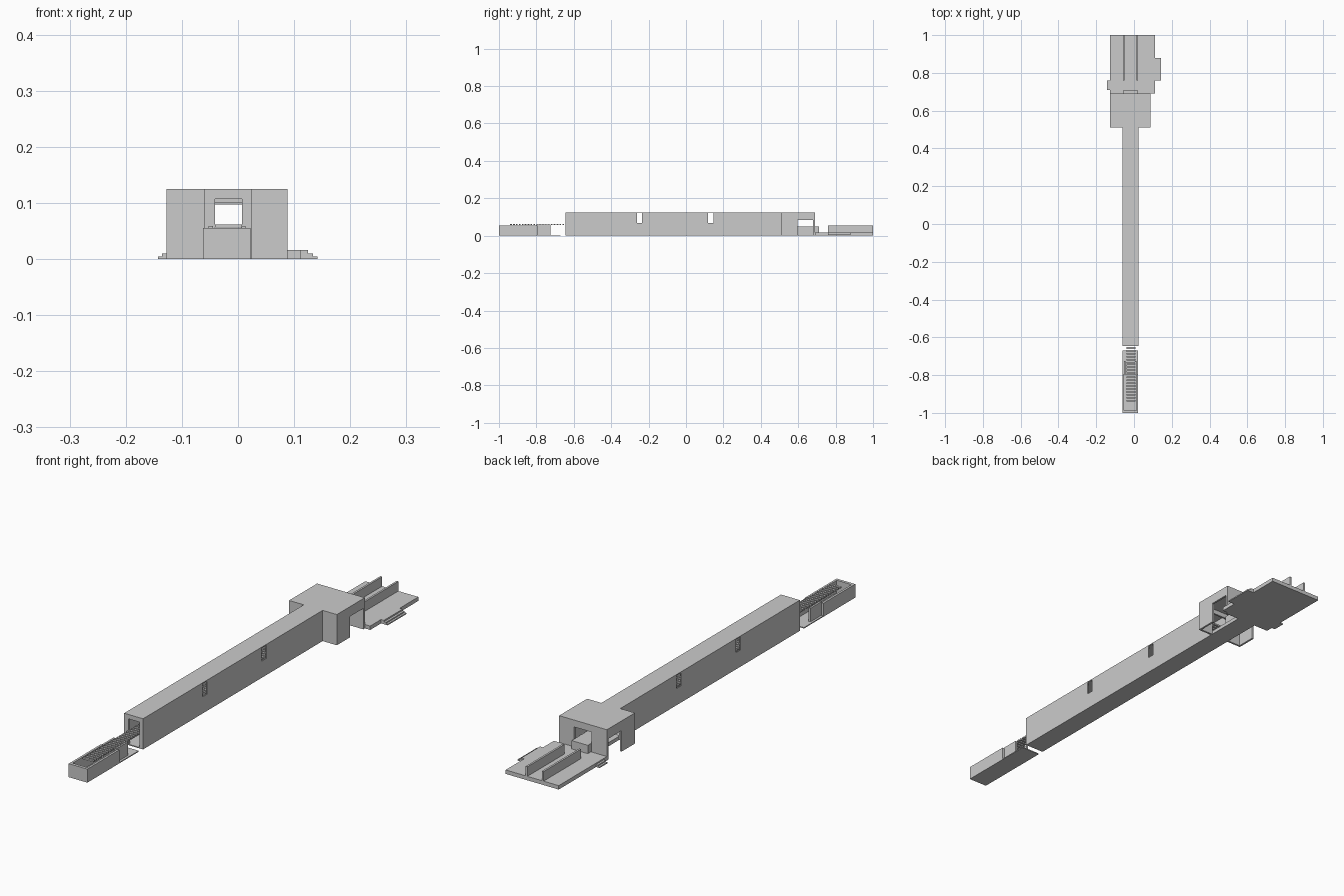
import bpy, bmesh

if "Cube" in bpy.data.objects:
    bpy.data.objects.remove(bpy.data.objects["Cube"])


def boxes(name, parts):
    """One object made from axis-aligned boxes (x0, x1, y0, y1, z0, z1)."""
    bm = bmesh.new()
    for x0, x1, y0, y1, z0, z1 in parts:
        vs = bmesh.ops.create_cube(bm, size=1)["verts"]
        for v in vs:
            v.co.x = x1 if v.co.x > 0 else x0
            v.co.y = y1 if v.co.y > 0 else y0
            v.co.z = z1 if v.co.z > 0 else z0
    me = bpy.data.meshes.new(name)
    bm.to_mesh(me)
    bm.free()
    ob = bpy.data.objects.new(name, me)
    bpy.context.collection.objects.link(ob)
    return ob


TOP = 0.125
T = 0.004

# long corridor: floor, roof and side walls broken by two windows
CX0, CX1, CY0, CY1 = -0.061, 0.024, -0.645, 0.51
WINDOWS = [(-0.262, -0.235), (0.118, 0.148)]
boxes("corridor_floor", [(CX0, CX1, CY0, CY1, 0, T)])
boxes("corridor_roof", [(CX0, CX1, CY0, CY1, TOP - T, TOP)])
for side, x0, x1 in (("left", CX0, CX0 + T), ("right", CX1 - T, CX1)):
    parts = [(x0, x1, CY0, CY1, T, 0.068)]
    y = CY0
    for a, b in WINDOWS:
        parts.append((x0, x1, y, a, 0.068, TOP - T))
        y = b
    parts.append((x0, x1, y, CY1, 0.068, TOP - T))
    boxes("corridor_wall_" + side, parts)

# frame around the front tunnel mouth
boxes("corridor_mouth", [
    (CX0 + T, -0.041, CY0, CY0 + 0.01, T, TOP - T),
    (0.007, CX1 - T, CY0, CY0 + 0.01, T, TOP - T),
    (-0.041, 0.007, CY0, CY0 + 0.01, 0.107, TOP - T)])

# conveyor rungs running from the tray through the corridor
boxes("conveyor_rungs", [(-0.041, 0.007, -0.94 + i * 0.0155, -0.931 + i * 0.0155,
                          0.056, 0.062) for i in range(94)])

# front tray: open-topped box with a narrower neck and thin apron
boxes("front_tray", [
    (-0.062, 0.022, -1.0, -0.67, 0, 0.004),
    (-0.062, 0.022, -1.0, -0.988, 0.004, 0.055),
    (-0.062, -0.053, -0.988, -0.795, 0.004, 0.055),
    (0.013, 0.022, -0.988, -0.795, 0.004, 0.055),
    (-0.053, -0.045, -0.80, -0.725, 0.004, 0.059),
    (0.005, 0.013, -0.80, -0.725, 0.004, 0.059)])

# rear hall: roof, front wall, half-open sides and rear portal
HX0, HX1, HY0, HY1, W = -0.127, 0.088, 0.51, 0.69, 0.008
boxes("hall_roof", [(HX0, HX1, HY0, HY1, TOP - 0.006, TOP)])
boxes("hall_front_wall", [
    (HX0, CX0, HY0, HY0 + W, 0, TOP - 0.006),
    (CX1, HX1, HY0, HY0 + W, 0, TOP - 0.006),
    (CX0, CX1, HY0, HY0 + W, 0.1, TOP - 0.006)])
for side, x0, x1 in (("left", HX0, HX0 + W), ("right", HX1 - W, HX1)):
    boxes("hall_side_" + side, [
        (x0, x1, HY0 + W, 0.595, 0, TOP - 0.006),
        (x0, x1, 0.595, 0.68, 0.085, TOP - 0.006)])
boxes("hall_rear_portal", [
    (HX0, -0.058, 0.68, HY1, 0, TOP - 0.006),
    (0.022, HX1, 0.68, HY1, 0, TOP - 0.006),
    (-0.058, 0.022, 0.68, HY1, 0.097, TOP - 0.006)])

# raised landing inside the hall
boxes("hall_floor", [(CX0, CX1, HY0, HY1, 0, 0.015)])
boxes("hall_landing", [(-0.055, 0.018, 0.592, 0.71, 0.015, 0.05)])

# rear platform with stepped edges and two rails
boxes("rear_platform", [
    (-0.127, 0.112, 0.69, 1.0, 0, 0.016)])
boxes("platform_steps_right", [
    (0.112, 0.125, 0.76, 0.88, 0, 0.016),
    (0.125, 0.134, 0.76, 0.88, 0, 0.010),
    (0.134, 0.142, 0.76, 0.88, 0, 0.005)])
boxes("platform_steps_left", [
    (-0.135, -0.127, 0.71, 0.76, 0, 0.010),
    (-0.143, -0.135, 0.71, 0.76, 0, 0.005)])
for side, x in (("left", -0.055), ("right", 0.018)):
    boxes("platform_rail_" + side, [(x - 0.004, x + 0.004, 0.76, 1.0, 0.016, 0.055)])
